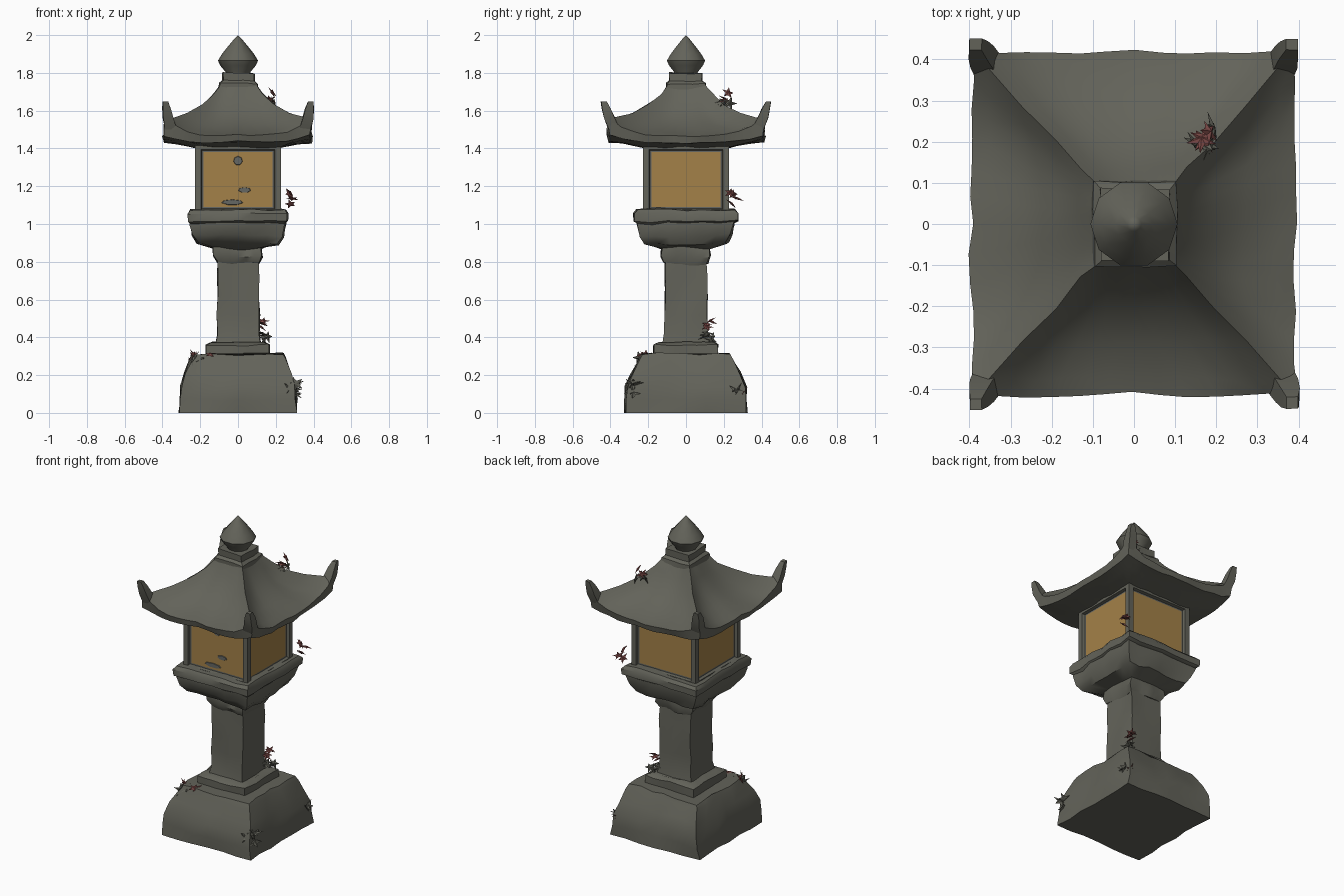
import bpy, bmesh, math, random
from mathutils import Vector, Matrix, noise

if "Cube" in bpy.data.objects:
    bpy.data.objects.remove(bpy.data.objects["Cube"])

random.seed(4)


def material(name, rgb):
    m = bpy.data.materials.new(name)
    m.diffuse_color = (*rgb, 1)
    m.use_nodes = True
    m.node_tree.nodes["Principled BSDF"].inputs["Base Color"].default_value = m.diffuse_color
    return m


STONE = material("weathered_stone", (0.125, 0.125, 0.102))
GREY = material("window_surround_grey", (0.13, 0.135, 0.125))
OCHRE = material("ochre_paper", (0.37, 0.22, 0.065))
RED = material("maple_red", (0.21, 0.07, 0.065))


def finish(bm, name, mats, angle=40):
    bmesh.ops.recalc_face_normals(bm, faces=bm.faces)
    me = bpy.data.meshes.new(name)
    bm.to_mesh(me)
    bm.free()
    for m in mats:
        me.materials.append(m)
    ob = bpy.data.objects.new(name, me)
    bpy.context.collection.objects.link(ob)
    bpy.ops.object.select_all(action='DESELECT')
    ob.select_set(True)
    bpy.context.view_layer.objects.active = ob
    if angle:
        bpy.ops.object.shade_smooth_by_angle(angle=math.radians(angle))
    return ob


def rough(p, amount):
    """Worn, hand-cut look: push a point by smooth noise."""
    return p + noise.noise_vector(p * 9) * amount


def square_loft(name, rings, n=6, wear=0.012, power=4, angle=40):
    """Stack of rectangular rings (half_x, half_y, z middle[, z corner])."""
    bm = bmesh.new()
    loops = []
    for hx, hy, z, *zc in rings:
        zc = zc[0] if zc else z
        loop = []
        for side in range(4):
            for i in range(n):
                u = 2 * i / n - 1
                a, b = [(u, -1), (1, u), (-u, 1), (-1, -u)][side]
                p = Vector((a * hx, b * hy, z + (zc - z) * abs(u) ** power))
                q = rough(p, wear)
                q.z = max(q.z, 0) if z > 0 else 0
                loop.append(bm.verts.new(q))
        loops.append(loop)
    k = 4 * n
    for lo, hi in zip(loops, loops[1:]):
        for i in range(k):
            bm.faces.new((lo[i], lo[(i + 1) % k], hi[(i + 1) % k], hi[i]))
    bm.faces.new(loops[0])
    bm.faces.new(loops[-1])
    return finish(bm, name, [STONE], angle)


# Stepped base, shaft and bowl
square_loft("base", [(.31, .32, 0), (.305, .318, .07), (.30, .315, .14), (.28, .285, .21),
                     (.25, .25, .285), (.235, .235, .31)], wear=.018)
square_loft("base_step", [(.168, .168, .28), (.168, .168, .36), (.14, .14, .375)])
square_loft("shaft", [(.122, .125, .35), (.112, .114, .42), (.11, .112, .52), (.109, .111, .62),
                      (.109, .11, .72), (.108, .108, .83)], n=4)
square_loft("bowl", [(.108, .108, .79), (.13, .13, .83), (.128, .128, .87), (.21, .215, .90),
                     (.235, .24, .94), (.25, .26, 1.0), (.25, .26, 1.02)], wear=.02)
square_loft("platform", [(.24, .25, 1.0), (.26, .277, 1.015), (.262, .277, 1.055),
                         (.25, .26, 1.075), (.2, .2, 1.08)])

# Light box with recessed paper windows on all four sides
bm = bmesh.new()
bmesh.ops.create_cube(bm, size=1, matrix=Matrix.Translation((0, 0, 1.235)) @ Matrix.Diagonal((.455, .455, .38, 1)))
bm.normal_update()
sides = [f for f in bm.faces if abs(f.normal.z) < .1]
bmesh.ops.inset_individual(bm, faces=sides, thickness=.045)
bmesh.ops.inset_individual(bm, faces=sides, thickness=.006, depth=-.018)
for f in sides:
    f.material_index = 1
bmesh.ops.inset_individual(bm, faces=sides, thickness=.012)
for f in sides:
    f.material_index = 2
finish(bm, "light_box", [STONE, GREY, OCHRE], 30)

# Worn patches on the front window
for i, (x, z, w, h) in enumerate([(0, 1.335, .05, .05), (.035, 1.18, .07, .03), (-.03, 1.115, .12, .03)]):
    bm = bmesh.new()
    bmesh.ops.create_cone(bm, segments=7, radius1=.5, radius2=.45, depth=1, cap_ends=True,
                          matrix=Matrix.Translation((x, -.211, z)) @ Matrix.Diagonal((w, .006, h, 1))
                          @ Matrix.Rotation(math.pi / 2, 4, 'X'))
    finish(bm, f"window_patch_{i}", [GREY], 0)

# Curved roof with raised hips and upswept corner horns
square_loft("roof", [(.09, .09, 1.745, 1.75), (.13, .135, 1.665, 1.69), (.19, .20, 1.58, 1.63),
                     (.27, .285, 1.52, 1.587), (.35, .375, 1.482, 1.562), (.392, .417, 1.468, 1.57),
                     (.386, .408, 1.432, 1.468), (.32, .33, 1.425, 1.448), (.225, .225, 1.405, 1.41)],
            n=12, wear=.012)
for sx in (-1, 1):
    for sy in (-1, 1):
        bm = bmesh.new()
        loops = []
        for x, y, z, h in [(.355, .38, 1.50, .03), (.37, .405, 1.56, .028),
                           (.378, .422, 1.61, .022), (.385, .436, 1.648, .014)]:
            loops.append([bm.verts.new(rough(Vector((sx * (x + a * h), sy * (y + b * h), z)), .006))
                          for a, b in ((-1, -1), (1, -1), (1, 1), (-1, 1))])
        for lo, hi in zip(loops, loops[1:]):
            for i in range(4):
                bm.faces.new((lo[i], lo[(i + 1) % 4], hi[(i + 1) % 4], hi[i]))
        bm.faces.new(loops[0])
        bm.faces.new(loops[-1])
        finish(bm, "roof_horn", [STONE], 50)

# Collar and bud-shaped finial
square_loft("roof_collar", [(.105, .105, 1.70), (.102, .102, 1.745), (.085, .085, 1.76), (.085, .085, 1.80)],
            n=3, wear=.01)
bm = bmesh.new()
profile = [(.06, 1.78), (.066, 1.805), (.095, 1.84), (.106, 1.865), (.085, 1.90), (.045, 1.95), (.018, 1.982), (0, 2.0)]
vs = [bm.verts.new((r, 0, z)) for r, z in profile]
edges = [bm.edges.new(e) for e in zip(vs, vs[1:])]
bmesh.ops.spin(bm, geom=vs + edges, cent=(0, 0, 0), axis=(0, 0, 1), angle=2 * math.pi, steps=10)
bmesh.ops.remove_doubles(bm, verts=bm.verts, dist=.0005)
finish(bm, "finial", [STONE], 40)


def leaf_clump(name, centre, spread, size, count, mat):
    """Handful of pointed star leaves with random tilts."""
    bm = bmesh.new()
    for _ in range(count):
        rot = Matrix.Rotation(random.uniform(0, 6.28), 3, 'Z') @ Matrix.Rotation(random.uniform(.2, 1.5), 3, 'X')
        c = Vector(centre) + Vector([random.uniform(-s, s) for s in spread])
        tips = []
        for i in range(10):
            r = size * (random.uniform(.8, 1.15) if i % 2 == 0 else .42)
            a = i * math.pi / 5
            tips.append(bm.verts.new(c + rot @ Vector((r * math.cos(a), r * math.sin(a), 0))))
        for h in (.25, -.1):
            hub = bm.verts.new(c + rot @ Vector((0, 0, size * h)))
            for i in range(10):
                bm.faces.new((hub, tips[i], tips[(i + 1) % 10]))
    finish(bm, name, [mat], 0)


# Red maple leaves caught on the ledges
leaf_clump("roof_leaves", (.175, .215, 1.675), (.015, .012, .025), .036, 3, RED)
leaf_clump("platform_leaves", (.275, .245, 1.13), (.015, .035, .035), .036, 4, RED)
leaf_clump("shaft_leaves", (.125, .115, .495), (.008, .025, .045), .034, 4, RED)
leaf_clump("base_corner_leaves", (.285, .27, .12), (.015, .03, .012), .036, 3, RED)
leaf_clump("base_left_leaf", (-.24, -.215, .30), (.01, .01, .01), .036, 2, RED)
leaf_clump("base_front_leaf", (-.15, -.235, .305), (.012, .01, .008), .034, 2, RED)

# Stone-coloured plants growing on base and roof
leaf_clump("corner_plant", (.29, -.275, .13), (.03, .025, .03), .045, 6, STONE)
leaf_clump("ledge_plant", (-.225, -.225, .285), (.04, .03, .015), .042, 5, STONE)
leaf_clump("shaft_foot_plant", (.135, .10, .40), (.02, .05, .02), .035, 5, STONE)
leaf_clump("roof_plant", (.175, .215, 1.635), (.035, .035, .01), .038, 4, STONE)
leaf_clump("back_corner_plant", (.285, .26, .13), (.02, .02, .02), .035, 3, STONE)
